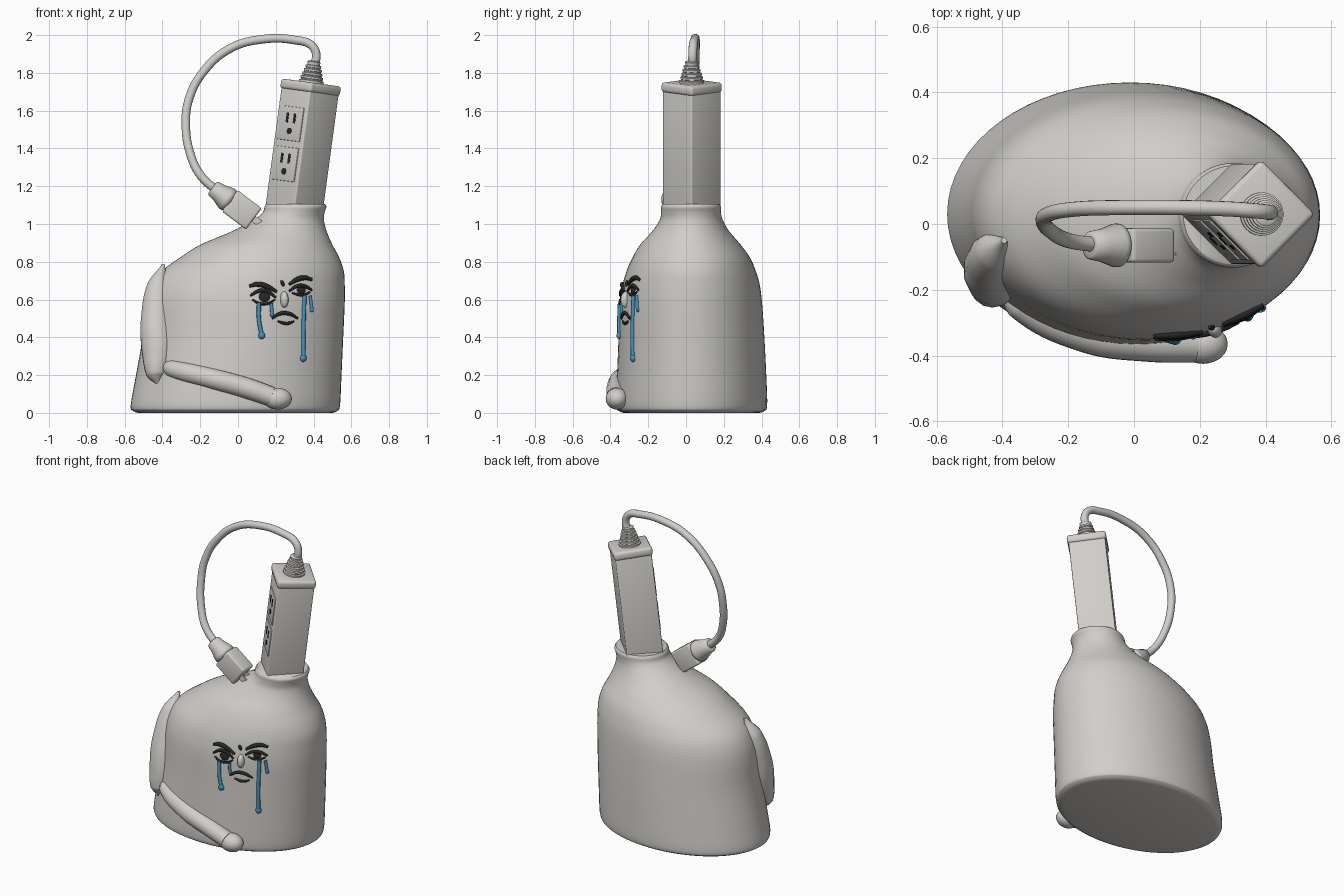
import bpy, bmesh
from math import radians, sin, cos, pi
from mathutils import Matrix, Vector
from mathutils.bvhtree import BVHTree

if "Cube" in bpy.data.objects:
    bpy.data.objects.remove(bpy.data.objects["Cube"])


def material(name, rgb):
    m = bpy.data.materials.new(name)
    m.use_nodes = True
    m.diffuse_color = (*rgb, 1)
    m.node_tree.nodes["Principled BSDF"].inputs["Base Color"].default_value = (*rgb, 1)
    return m


grey = material("warm grey", (0.64, 0.62, 0.59))
black = material("soft black", (0.02, 0.02, 0.02))
blue = material("tear blue", (0.06, 0.3, 0.52))


def finish(ob, mat, angle=40):
    ob.data.materials.clear()
    ob.data.materials.append(mat)
    bpy.ops.object.select_all(action='DESELECT')
    ob.select_set(True)
    bpy.context.view_layer.objects.active = ob
    if ob.type == 'CURVE':
        bpy.ops.object.convert(target='MESH')
        ob = bpy.context.view_layer.objects.active
    bpy.ops.object.shade_smooth_by_angle(angle=radians(angle))
    return ob


def from_bmesh(name, bm, mat, matrix=Matrix(), angle=40):
    bmesh.ops.recalc_face_normals(bm, faces=bm.faces)
    me = bpy.data.meshes.new(name)
    bm.to_mesh(me)
    bm.free()
    ob = bpy.data.objects.new(name, me)
    bpy.context.collection.objects.link(ob)
    ob.matrix_world = matrix
    return finish(ob, mat, angle)


def loft(name, sections, mat, matrix=Matrix(), sides=64, angle=50):
    """Stack of ellipses: z, x min, x max, y min, y max."""
    bm = bmesh.new()
    rings = []
    for z, x0, x1, y0, y1 in sections:
        turn = [2 * pi * i / sides for i in range(sides)]
        rings.append([bm.verts.new(((x0 + x1) / 2 + (x1 - x0) / 2 * cos(t),
                                    (y0 + y1) / 2 + (y1 - y0) / 2 * sin(t), z)) for t in turn])
    for a, b in zip(rings, rings[1:]):
        for i in range(sides):
            j = (i + 1) % sides
            bm.faces.new((a[i], a[j], b[j], b[i]))
    bm.faces.new(rings[0])
    bm.faces.new(rings[-1])
    return from_bmesh(name, bm, mat, matrix, angle)


def lathe(name, profile, mat, matrix):
    return loft(name, [(z, -r, r, -r, r) for r, z in profile], mat, matrix, 32)


def box(name, size, centre, mat, matrix=Matrix(), bevel=0.0):
    bm = bmesh.new()
    bmesh.ops.create_cube(bm, size=1, matrix=Matrix.Translation(centre) @ Matrix.Diagonal((*size, 1)))
    if bevel:
        bmesh.ops.bevel(bm, geom=bm.edges[:], offset=bevel, segments=3, profile=0.5, affect='EDGES')
    return from_bmesh(name, bm, mat, matrix)


def ball(name, centre, radii, mat, turn=Matrix()):
    bm = bmesh.new()
    bmesh.ops.create_uvsphere(bm, u_segments=24, v_segments=16, radius=1)
    return from_bmesh(name, bm, mat, Matrix.Translation(centre) @ turn @ Matrix.Diagonal((*radii, 1)), 180)


def tube(name, points, mat, radius, scales=None, smooth=10):
    cu = bpy.data.curves.new(name, 'CURVE')
    cu.dimensions = '3D'
    cu.bevel_depth = radius
    cu.bevel_resolution = 5 if radius > 0.02 else 2
    cu.resolution_u = smooth
    cu.use_fill_caps = True
    sp = cu.splines.new('BEZIER')
    sp.radius_interpolation = 'CARDINAL'
    sp.bezier_points.add(len(points) - 1)
    for i, p in enumerate(points):
        bp = sp.bezier_points[i]
        bp.co = p
        bp.handle_left_type = bp.handle_right_type = 'AUTO'
        bp.radius = scales[i] if scales else 1
    ob = bpy.data.objects.new(name, cu)
    bpy.context.collection.objects.link(ob)
    return finish(ob, mat, 60)


# Body: rounded sack leaning up into a neck
rows = [(0, -.53, .5, -.33, .39), (.01, -.555, .525, -.355, .415), (.04, -.568, .54, -.37, .43),
        (.2, -.54, .548, -.365, .425), (.4, -.505, .557, -.357, .415), (.58, -.485, .565, -.35, .403),
        (.68, -.455, .565, -.335, .39), (.75, -.405, .56, -.315, .37), (.82, -.31, .537, -.285, .34),
        (.89, -.2, .5, -.243, .29), (.96, -.035, .47, -.18, .23), (1.02, .08, .455, -.14, .195),
        (1.06, .13, .458, -.132, .185), (1.09, .14, .468, -.132, .185), (1.105, .15, .46, -.122, .177)]


def spline(a, b, c, d, t):
    return tuple((2 * q + (r - p) * t + (2 * p - 5 * q + 4 * r - s) * t * t
                  + (3 * q - p - 3 * r + s) * t ** 3) / 2 for p, q, r, s in zip(a, b, c, d))


padded = [rows[0]] + rows + [rows[-1]]
dense = [spline(*padded[i:i + 4], k / 4) for i in range(len(rows) - 1) for k in range(4)] + [rows[-1]]
body = loft("body", dense, grey)
skin = BVHTree.FromPolygons([v.co for v in body.data.vertices], [p.vertices for p in body.data.polygons])

# Arms and hand
tube("upper_arm", [(-.395, -.05, .785), (-.42, -.08, .68), (-.43, -.125, .5), (-.425, -.165, .32),
                   (-.43, -.2, .2), (-.42, -.21, .15)], grey, .09, [.1, .65, .95, .95, .6, .1], 16)
tube("forearm", [(-.39, -.2, .25), (-.35, -.24, .235), (-.15, -.335, .185), (.05, -.365, .13),
                 (.18, -.37, .085)], grey, .055, [.4, .85, 1, 1, .95], 16)
ball("hand", (.21, -.365, .075), (.075, .06, .057), grey)

# Power strip standing in the neck
strip = Matrix.Translation((.3, .03, 1.1)) @ Matrix.Rotation(radians(7.7), 4, 'Y') @ Matrix.Rotation(pi / 4, 4, 'Z')
box("strip_case", (.22, .22, .76), (0, 0, .23), grey, strip, .008)
box("strip_cap", (.235, .235, .052), (0, 0, .629), grey, strip, .016)
for i, h in enumerate((.21, .425)):
    tag = ("lower", "upper")[i]
    box(tag + "_outlet_plate", (.012, .17, .18), (-.109, 0, h), grey, strip, .003)
    for side in (-1, 1):
        box(tag + "_outlet_slot", (.006, .016, .052), (-.114, side * .027, h + .03), black, strip)
    hole = strip @ Matrix.Translation((-.111, 0, h - .04)) @ Matrix.Rotation(-pi / 2, 4, 'Y')
    lathe(tag + "_outlet_hole", [(.017, 0), (.017, .006)], black, hole)

# Ribbed strain relief on the cap
ribs = [(.066, .65)]
for i in range(5):
    r, z = .066 - .006 * i, .655 + .02 * i
    ribs += [(r, z), (r, z + .01), (r - .009, z + .013), (r - .009, z + .018)]
lathe("strain_relief", ribs + [(.036, .765), (.026, .77)], grey, strip)

# Cable and plug
tube("cable", [(.4, .035, 1.84), (.415, .035, 1.89), (.39, .038, 1.945), (.3, .045, 1.974), (.13, .05, 1.978),
               (-.04, .05, 1.93), (-.18, .045, 1.81), (-.26, .03, 1.66), (-.276, .01, 1.52),
               (-.255, -.02, 1.38), (-.2, -.05, 1.26), (-.1, -.065, 1.165)], grey, .023)
plug = Matrix.Translation((.02, -.065, 1.075)) @ Matrix.Rotation(radians(127), 4, 'Y')
lathe("plug_sleeve", [(.035, -.195), (.043, -.19), (.05, -.15), (.066, -.1), (.066, -.085), (.05, -.07)], grey, plug)
box("plug_body", (.14, .105, .16), (0, 0, 0), grey, plug, .012)
for side in (-1, 1):
    box("plug_prong", (.035, .008, .05), (0, side * .025, .1), grey, plug)


# Face: strokes laid on the skin, given in hundredths across and up
def on_skin(x, z, lift=0.0):
    hit, normal, _, _ = skin.ray_cast(Vector((x / 100, -2, z / 100)), Vector((0, 1, 0)))
    return hit + normal * lift, normal


def stroke(name, points, mat, radius, scales=None):
    return tube(name, [on_skin(x, z, .004)[0] for x, z in points], mat, radius, scales, 5)


def bead(name, x, z, radii, mat):
    at, normal = on_skin(x, z)
    return ball(name, at, radii, mat, normal.to_track_quat('Y', 'Z').to_matrix().to_4x4())


taper = [.6, 1, 1, .6]
for name, points, size in (
        ("right_brow", [(6, 67), (10, 68), (15, 67), (20.5, 64)], .013),
        ("left_brow", [(27, 68), (31, 70.5), (35, 71.5), (39, 70.5)], .013),
        ("right_upper_lid", [(6.5, 62), (11, 64.5), (15, 64.5), (20, 61)], .01),
        ("right_lower_lid", [(7.5, 60), (11, 58), (16, 58), (19.5, 60)], .007),
        ("left_upper_lid", [(27, 64.5), (31, 67), (35, 67), (39, 65)], .01),
        ("left_lower_lid", [(28.5, 63.5), (32, 62.5), (35, 62.5), (38, 64)], .007),
        ("upper_lip", [(18, 50), (22, 52.5), (27, 52.5), (31.5, 50)], .01),
        ("lower_lip", [(21, 48.5), (24, 47.5), (27, 47.5), (29.5, 48.5)], .008),
        ("frown_line", [(23, 70), (23.3, 69), (23.7, 68), (24, 67)], .009)):
    stroke(name, points, black, size, taper)
bead("right_pupil", 14, 61.5, (.03, .008, .028), black)
bead("left_pupil", 33.5, 65, (.024, .008, .023), black)
bead("nose", 24.5, 60, (.022, .028, .043), grey)

# Tears with drops at the ends
for name, points in (("right_long_tear", [(11, 58), (11, 50), (12.5, 41)]),
                     ("right_short_tear", [(17.5, 58), (18, 52)]),
                     ("left_long_tear", [(35, 62), (34.5, 45), (34.5, 29)]),
                     ("left_short_tear", [(38, 62), (39, 54.5)])):
    long = len(points) > 2
    stroke(name, points, blue, .011 if long else .009)
    bead(name + "_drop", *points[-1], (.018, .018, .02) if long else (.011, .011, .012), blue)
